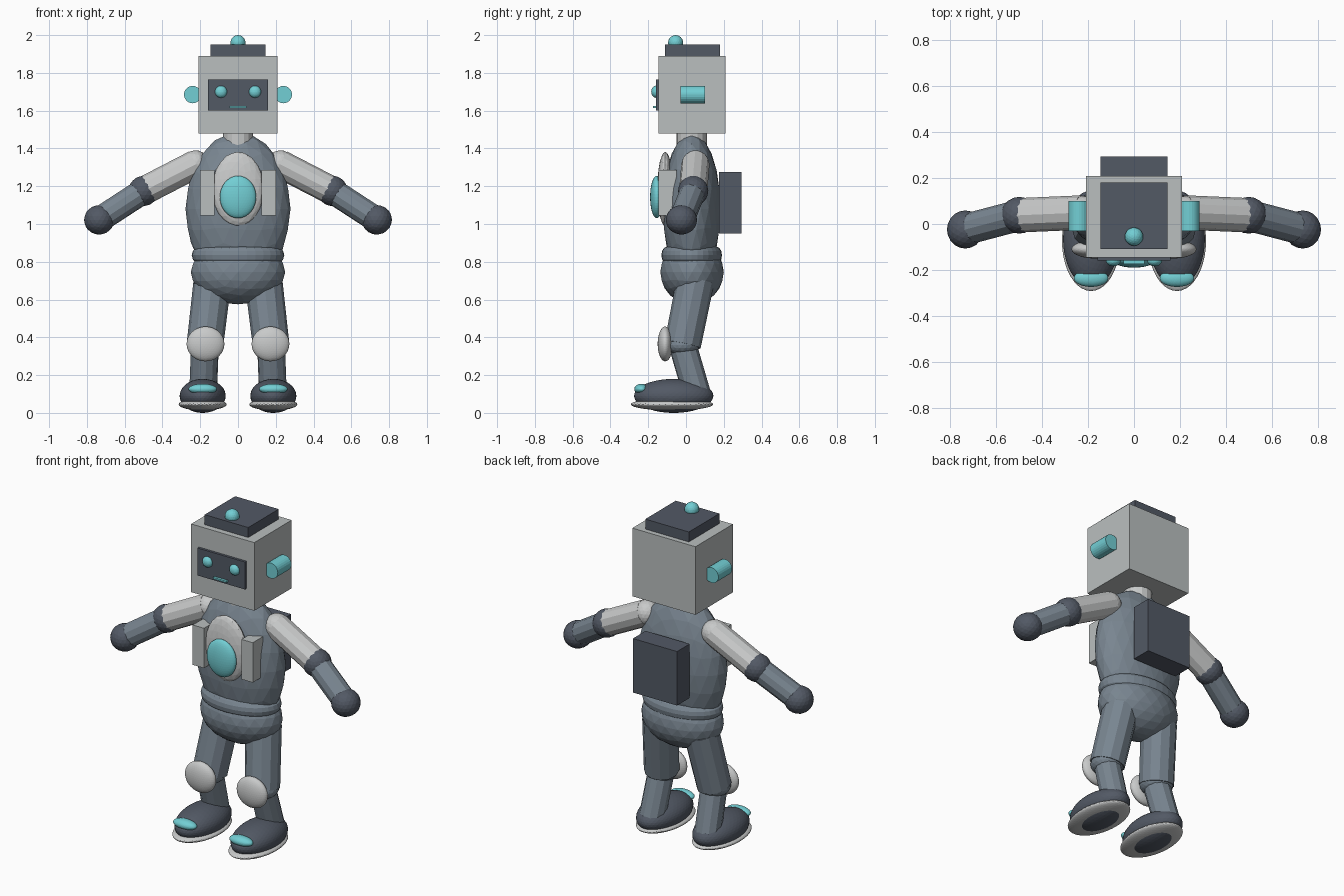
import bpy
from mathutils import Vector

cube = bpy.data.objects.get("Cube")
if cube:
    bpy.data.objects.remove(cube, do_unlink=True)


def material(name, r, g, b):
    m = bpy.data.materials.new(name)
    m.use_nodes = True
    m.diffuse_color = (r, g, b, 1)
    m.node_tree.nodes["Principled BSDF"].inputs["Base Color"].default_value = (r, g, b, 1)
    return m


CASING = material("casing grey", 0.49, 0.52, 0.52)
LIGHT = material("light grey", 0.58, 0.59, 0.59)
SLATE = material("slate grey", 0.19, 0.235, 0.28)
DARK = material("dark grey", 0.085, 0.1, 0.13)
TEAL = material("teal", 0.17, 0.62, 0.66)


def finish(name, mat, scale=None):
    ob = bpy.context.object
    ob.name = name
    if scale:
        ob.scale = scale
    ob.data.materials.append(mat)
    return ob


def box(name, mat, low, high):
    low, high = Vector(low), Vector(high)
    bpy.ops.mesh.primitive_cube_add(size=1, location=(low + high) / 2)
    return finish(name, mat, high - low)


def ball(name, mat, centre, radii, detail=3):
    bpy.ops.mesh.primitive_ico_sphere_add(subdivisions=detail, radius=1, location=centre)
    return finish(name, mat, radii)


def tube(name, mat, start, end, radius, sides=12, end_radius=None):
    start, end = Vector(start), Vector(end)
    axis = end - start
    bpy.ops.mesh.primitive_cone_add(
        vertices=sides, radius1=radius, radius2=end_radius or radius,
        depth=axis.length, location=(start + end) / 2)
    ob = finish(name, mat)
    ob.rotation_euler = axis.to_track_quat("Z", "Y").to_euler()
    return ob


# Head and face
box("head", CASING, (-0.21, -0.145, 1.48), (0.21, 0.21, 1.89))
box("head_cap", DARK, (-0.145, -0.11, 1.88), (0.145, 0.18, 1.95))
ball("antenna_ball", TEAL, (0, -0.055, 1.96), (0.04, 0.04, 0.04))
box("face_panel", DARK, (-0.158, -0.16, 1.6), (0.158, -0.14, 1.765))
box("mouth", TEAL, (-0.045, -0.175, 1.615), (0.045, -0.155, 1.625))
tube("neck", LIGHT, (0, 0.03, 1.4), (0, 0.03, 1.5), 0.08, 16)

# Torso, waist ring and pelvis
ball("torso", SLATE, (0, 0.03, 1.08), (0.278, 0.153, 0.405))
bpy.ops.mesh.primitive_torus_add(major_segments=32, minor_segments=12, major_radius=0.2,
                                 minor_radius=0.045, location=(0, 0.03, 0.835))
finish("waist_ring", SLATE, (1, 0.655, 1))
ball("pelvis", SLATE, (0, 0.032, 0.745), (0.25, 0.168, 0.17))

# Chest plate, chest light and backpack
ball("chest_plate", LIGHT, (0, -0.11, 1.185), (0.137, 0.042, 0.197))
ball("chest_light", TEAL, (0, -0.155, 1.143), (0.096, 0.035, 0.112), 4)
box("backpack", DARK, (-0.147, 0.175, 0.95), (0.147, 0.295, 1.275))

for s, side in ((1, "left"), (-1, "right")):
    # Eyes, ears and chest rails
    ball(f"{side}_eye", TEAL, (s * 0.09, -0.16, 1.7), (0.032, 0.024, 0.032))
    tube(f"{side}_ear", TEAL, (s * 0.24, -0.03, 1.685), (s * 0.24, 0.1, 1.685), 0.046, 24)
    edges = sorted((s * 0.125, s * 0.2))
    box(f"{side}_chest_rail", CASING, (edges[0], -0.145, 1.045), (edges[1], -0.05, 1.285))

    # Arm
    shoulder = (s * 0.225, 0.05, 1.317)
    elbow = (s * 0.5, 0.038, 1.175)
    wrist = (s * 0.735, -0.024, 1.022)
    ball(f"{side}_shoulder", LIGHT, shoulder, (0.073, 0.073, 0.073))
    tube(f"{side}_upper_arm", LIGHT, shoulder, elbow, 0.075)
    ball(f"{side}_elbow", DARK, elbow, (0.08, 0.08, 0.08))
    tube(f"{side}_forearm", SLATE, elbow, wrist, 0.068)
    ball(f"{side}_hand", DARK, wrist, (0.08, 0.083, 0.078))

    # Leg
    hip = (s * 0.135, 0.05, 0.7)
    knee = (s * 0.175, -0.018, 0.36)
    ankle = (s * 0.185, 0.058, 0.1)
    tube(f"{side}_thigh", SLATE, hip, knee, 0.1, 12, 0.097)
    ball(f"{side}_knee", SLATE, knee, (0.092, 0.092, 0.06))
    ball(f"{side}_knee_pad", LIGHT, (s * 0.172, -0.11, 0.365), (0.1, 0.04, 0.092), 4)
    tube(f"{side}_shin", SLATE, knee, ankle, 0.074)

    # Foot
    ball(f"{side}_foot", DARK, (s * 0.187, -0.065, 0.09), (0.122, 0.21, 0.09), 4)
    ball(f"{side}_sole", LIGHT, (s * 0.187, -0.074, 0.045), (0.127, 0.218, 0.032), 4)
    ball(f"{side}_toe_stripe", TEAL, (s * 0.187, -0.236, 0.126), (0.075, 0.038, 0.028), 4)
